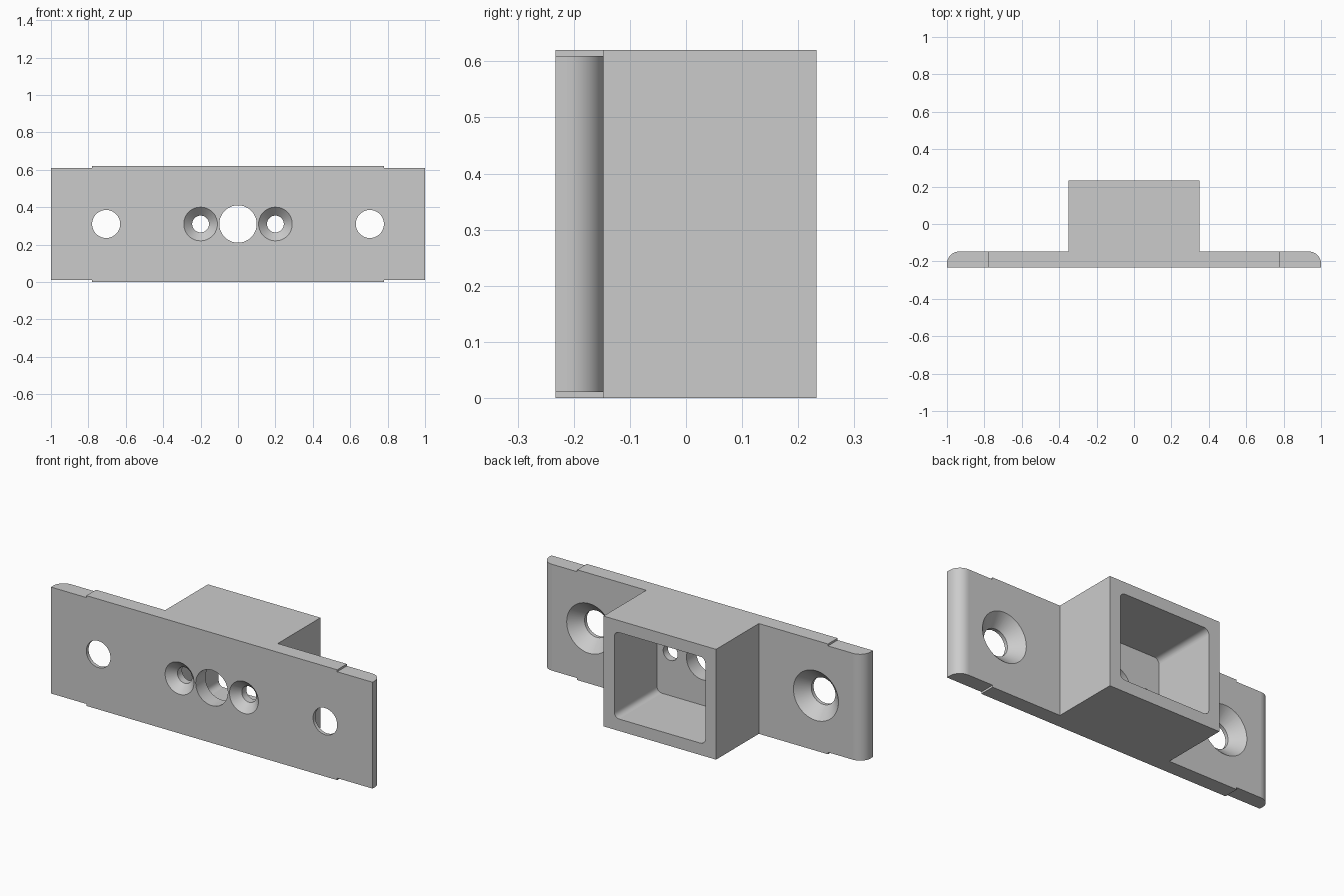
import bpy, bmesh
from math import sin, cos, pi, radians

cube = bpy.data.objects.get("Cube")
if cube:
    bpy.data.objects.remove(cube, do_unlink=True)

FRONT, BACK, PLATE = -0.233, 0.233, -0.147
HEIGHT, MID = 0.62, 0.31
SEGMENTS = 48

grey = bpy.data.materials.new("plain grey")
grey.use_nodes = True
colour = (0.6, 0.6, 0.6, 1)
grey.diffuse_color = colour
grey.node_tree.nodes["Principled BSDF"].inputs["Base Color"].default_value = colour


def finish(bm, name):
    bmesh.ops.recalc_face_normals(bm, faces=bm.faces)
    mesh = bpy.data.meshes.new(name)
    bm.to_mesh(mesh)
    bm.free()
    mesh.materials.append(grey)
    obj = bpy.data.objects.new(name, mesh)
    bpy.context.collection.objects.link(obj)
    return obj


def prism(name, outline, lo, hi, place):
    """Extrude a 2D outline from lo to hi; place(u, v, w) gives the 3D point."""
    bm = bmesh.new()
    rings = [[bm.verts.new(place(u, v, w)) for u, v in outline] for w in (lo, hi)]
    bm.faces.new(rings[0])
    bm.faces.new(rings[1])
    n = len(outline)
    for i in range(n):
        j = (i + 1) % n
        bm.faces.new((rings[0][i], rings[0][j], rings[1][j], rings[1][i]))
    return finish(bm, name)


def lathe(name, x, profile):
    """Revolve (radius, y) points about a hole axis running along y."""
    bm = bmesh.new()
    rings = [[bm.verts.new((x + r * cos(2 * pi * i / SEGMENTS), y,
                            MID + r * sin(2 * pi * i / SEGMENTS)))
              for i in range(SEGMENTS)] for r, y in profile]
    bm.faces.new(rings[0])
    bm.faces.new(rings[-1])
    for a, b in zip(rings, rings[1:]):
        for i in range(SEGMENTS):
            j = (i + 1) % SEGMENTS
            bm.faces.new((a[i], a[j], b[j], b[i]))
    return finish(bm, name)


def arc(cx, cy, r, start, steps=12):
    return [(cx + r * cos(start + pi / 2 * i / steps),
             cy + r * sin(start + pi / 2 * i / steps)) for i in range(steps + 1)]


def cut(target, cutter):
    mod = target.modifiers.new("cut", "BOOLEAN")
    mod.operation = "DIFFERENCE"
    mod.solver = "EXACT"
    mod.object = cutter
    bpy.context.view_layer.objects.active = target
    bpy.ops.object.modifier_apply(modifier=mod.name)
    bpy.data.objects.remove(cutter, do_unlink=True)


# Flange plate with rounded rear ends, and the box rising behind it
R = 0.065
half = [(1, FRONT)] + arc(1 - R, PLATE - R, R, 0) + [(0.35, PLATE), (0.35, BACK)]
outline = half + [(-x, y) for x, y in reversed(half)]
bracket = prism("mounting_bracket", outline, 0, HEIGHT, lambda u, v, w: (u, v, w))

# Shallow steps along the top and bottom of both plate ends
for side in (-1, 1):
    for lo, hi in ((-0.1, 0.011), (HEIGHT - 0.011, HEIGHT + 0.1)):
        box = [(side * 0.78, -0.4), (side * 1.1, -0.4), (side * 1.1, 0), (side * 0.78, 0)]
        cut(bracket, prism("end_step", box, lo, hi, lambda u, v, w: (u, v, w)))

# Rounded rectangular socket open at the back
W, H, C = 0.283, 0.243, 0.03
socket = []
for k, (sx, sz) in enumerate(((1, 1), (-1, 1), (-1, -1), (1, -1))):
    socket += arc(sx * (W - C), MID + sz * (H - C), C, k * pi / 2, 6)
cut(bracket, prism("socket", socket, PLATE, 0.4, lambda u, v, w: (u, w, v)))

# Large centre hole
cut(bracket, lathe("centre_hole", 0, [(0.1, -0.3), (0.1, 0)]))

for side in (-1, 1):
    # Small holes countersunk from the front
    cut(bracket, lathe("inner_hole", side * 0.2, [
        (0.09, -0.3), (0.09, FRONT), (0.045, FRONT + 0.045), (0.045, 0)]))
    # Large holes countersunk from the back
    cut(bracket, lathe("outer_hole", side * 0.705, [
        (0.075, -0.3), (0.075, PLATE - 0.066), (0.14, PLATE), (0.14, 0)]))

# Smooth curved walls, flat planes
bpy.ops.object.select_all(action="DESELECT")
bracket.select_set(True)
bpy.context.view_layer.objects.active = bracket
bpy.ops.object.shade_smooth_by_angle(angle=radians(30))
for face in bracket.data.polygons:
    if max(abs(c) for c in face.normal) > 0.9999:
        face.use_smooth = False
